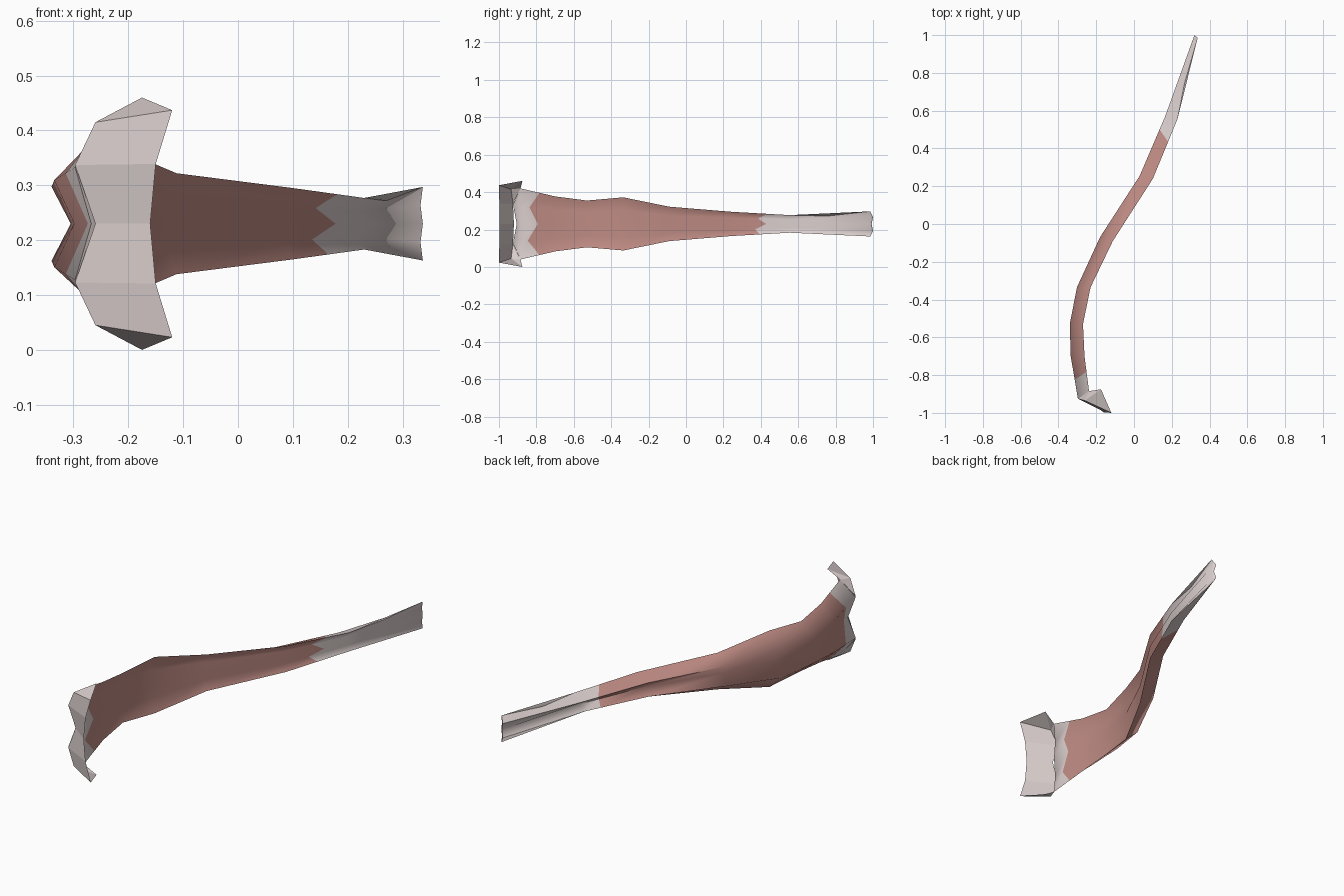
import bpy, bmesh, math
from mathutils import Vector

if "Cube" in bpy.data.objects:
    bpy.data.objects.remove(bpy.data.objects["Cube"])

MID = 0.23  # height of the mirror plane


def material(name, rgb):
    m = bpy.data.materials.new(name)
    m.use_nodes = True
    m.diffuse_color = (*rgb, 1)
    m.node_tree.nodes["Principled BSDF"].inputs["Base Color"].default_value = (*rgb, 1)
    return m


pale = material("pale_bone", (0.70, 0.62, 0.61))
pink = material("dusty_pink", (0.52, 0.26, 0.23))


def finish(bm, name, mats):
    bmesh.ops.recalc_face_normals(bm, faces=bm.faces)
    mesh = bpy.data.meshes.new(name)
    bm.to_mesh(mesh)
    bm.free()
    for m in mats:
        mesh.materials.append(m)
    ob = bpy.data.objects.new(name, mesh)
    bpy.context.collection.objects.link(ob)
    return ob


# Grooved cross-section: (height fraction, position from outer to inner side)
section = [(1, 1), (0.54, 0), (0, 0.5), (-0.54, 0), (-1, 1), (-0.5, 0.75), (0, 1), (0.5, 0.75)]

# Stations along the limb: outer x, y, inner x, y, half height
stations = [
    (-0.297, -0.925, -0.238, -0.885, 0.19),
    (-0.335, -0.70, -0.262, -0.70, 0.147),
    (-0.34, -0.53, -0.27, -0.53, 0.125),
    (-0.302, -0.335, -0.23, -0.335, 0.142),
    (-0.18, -0.07, -0.112, -0.09, 0.092),
    (0.03, 0.255, 0.10, 0.24, 0.065),
    (0.165, 0.57, 0.23, 0.555, 0.047),
    (0.32, 1.0, 0.337, 0.985, 0.067),
]


def ring(ox, oy, ix, iy, h):
    a, b = Vector((ox, oy, MID)), Vector((ix, iy, MID))
    return [a.lerp(b, f) + Vector((0, 0, g * h)) for g, f in section]


def uneven(r0, r1, fractions):
    return [p.lerp(q, t) for p, q, t in zip(r0, r1, fractions)]


# Limb: loft with two ragged colour borders
rings = [ring(*s) for s in stations]
rings.insert(6, uneven(rings[5], rings[6], (0.62, 0.78, 0.7, 0.75, 0.5, 0.4, 0.6, 0.45)))
rings.insert(1, uneven(rings[0], rings[1], (0.55, 0.45, 0.2, 0.45, 0.55, 0.25, 0.5, 0.3)))
bm = bmesh.new()
loops = [[bm.verts.new(p) for p in r] for r in rings]
n = len(section)
for i in range(len(loops) - 1):
    for j in range(n):
        k = (j + 1) % n
        f = bm.faces.new((loops[i][j], loops[i][k], loops[i + 1][k], loops[i + 1][j]))
        f.material_index = int(1 <= i < 7)
for lp in (loops[0], loops[-1]):
    for outer, inner in (((0, 1), (7,)), ((1, 2), (6, 7)), ((2, 3), (5, 6)), ((3, 4), (5,))):
        bm.faces.new([lp[j] for j in outer + inner])
limb = finish(bm, "limb", [pale, pink])
bpy.context.view_layer.objects.active = limb
limb.select_set(True)
bpy.ops.object.shade_smooth_by_angle(angle=math.radians(80))
limb.select_set(False)

# Collar: flared plate across the base with a folded flap at each end
half = [  # height above middle, seam x, y, lip x
    (0, -0.26, -0.925, -0.16),
    (0.107, -0.297, -0.925, -0.15),
]
bm = bmesh.new()
centre = [bm.verts.new((x, y, MID)) for x, y in ((-0.26, -0.92), (-0.16, -0.998))]
for s in (1, -1):
    def vert(x, y, z):
        return bm.verts.new((x, y, MID + s * z))
    seam, lip = vert(-0.297, -0.925, 0.107), vert(-0.15, -0.998, 0.109)
    end_seam, end_lip = vert(-0.26, -0.935, 0.185), vert(-0.12, -1.0, 0.207)
    peak, root = vert(-0.175, -0.875, 0.23), vert(-0.238, -0.885, 0.19)
    bm.faces.new((centre[0], centre[1], lip, seam))
    bm.faces.new((seam, lip, end_lip, end_seam))
    bm.faces.new((end_seam, end_lip, peak))
    bm.faces.new((end_seam, peak, root))
    bm.faces.new((seam, end_seam, root))
finish(bm, "collar", [pale])
